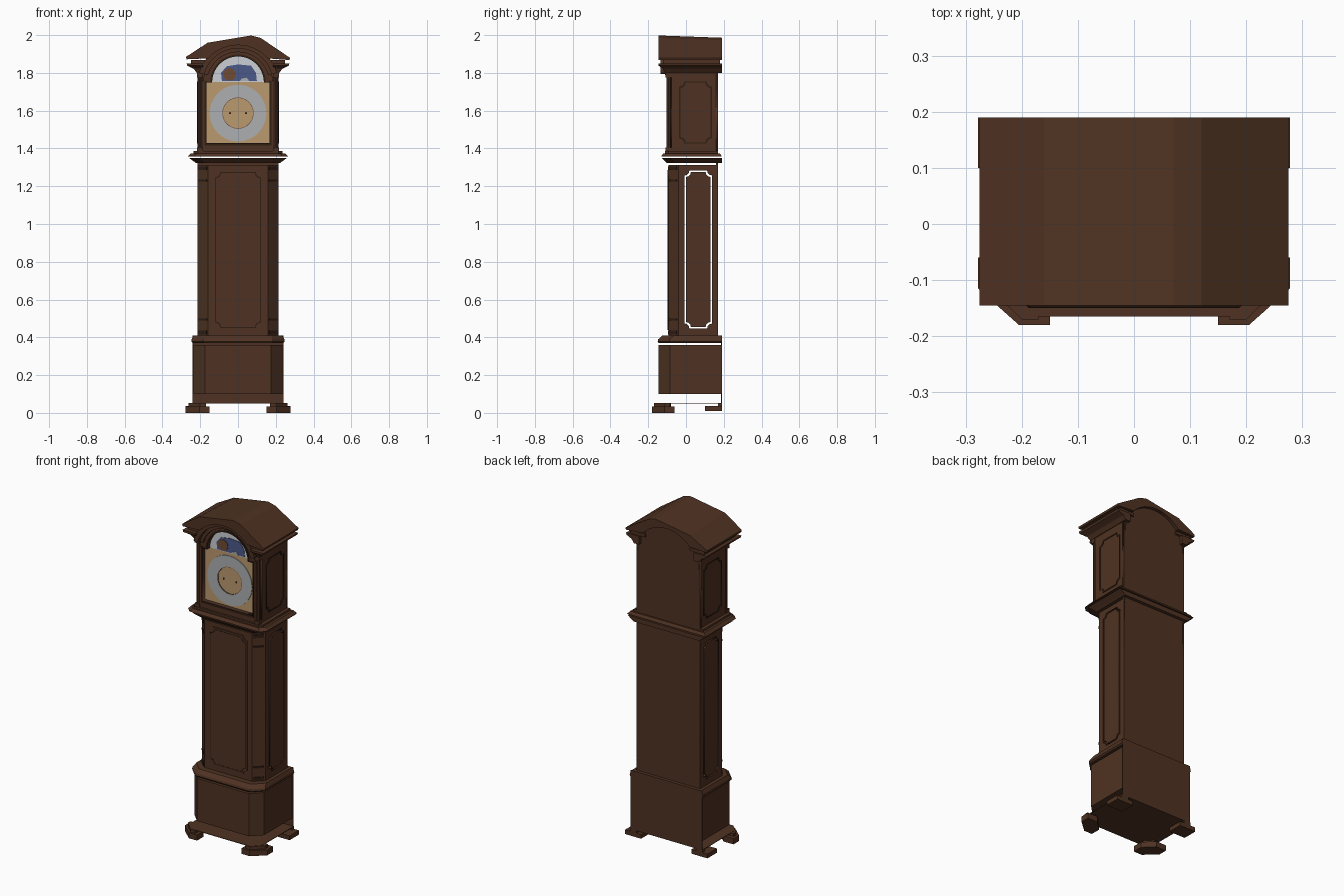
import bpy, bmesh, math
from mathutils import Matrix, Vector

cube = bpy.data.objects.get("Cube")
if cube:
    bpy.data.objects.remove(cube, do_unlink=True)


def material(name, rgb):
    m = bpy.data.materials.new(name)
    m.use_nodes = True
    m.diffuse_color = (*rgb, 1)
    m.node_tree.nodes["Principled BSDF"].inputs["Base Color"].default_value = (*rgb, 1)
    return m


wood = material("brown wood", (0.078, 0.032, 0.016))
shade = material("dark wood", (0.03, 0.013, 0.007))
brass = material("pale brass", (0.50, 0.32, 0.16))
silver = material("silver", (0.42, 0.43, 0.44))
pale = material("pale sky", (0.60, 0.62, 0.66))
blue = material("night blue", (0.07, 0.10, 0.25))
russet = material("russet", (0.16, 0.07, 0.035))


def add(name, mesh, mat):
    mesh.materials.clear()
    mesh.materials.append(mat)
    ob = bpy.data.objects.new(name, mesh)
    bpy.context.collection.objects.link(ob)
    return ob


def loft(name, rings, mat=wood):
    """Closed solid through matching rings of 3D points."""
    bm = bmesh.new()
    vs = [[bm.verts.new(p) for p in ring] for ring in rings]
    n = len(vs[0])
    for a, b in zip(vs, vs[1:]):
        for i in range(n):
            j = (i + 1) % n
            bm.faces.new((a[i], a[j], b[j], b[i]))
    bm.faces.new(vs[0])
    bm.faces.new(vs[-1])
    bmesh.ops.recalc_face_normals(bm, faces=bm.faces)
    me = bpy.data.meshes.new(name)
    bm.to_mesh(me)
    bm.free()
    return add(name, me, mat)


def level(plan, z):
    return [(x, y, z) for x, y in plan]


def prism(name, plan, z0, z1, mat=wood):
    return loft(name, [level(plan, z0), level(plan, z1)], mat)


def box(name, x0, x1, y0, y1, z0, z1, mat=wood):
    return prism(name, [(x0, y0), (x1, y0), (x1, y1), (x0, y1)], z0, z1, mat)


def canted(w, front, back, c):
    """Case plan with canted front corners."""
    return [(-w, back), (-w, front + c), (c - w, front), (w - c, front), (w, front + c), (w, back)]


def plate(name, outlines, depth, thick=0.006, mat=wood, side=False):
    """Upright plate with holes; faces the front, or the side when asked."""
    cu = bpy.data.curves.new(name, "CURVE")
    cu.dimensions, cu.fill_mode, cu.extrude = "2D", "BOTH", thick / 2
    for pts in outlines:
        sp = cu.splines.new("POLY")
        sp.points.add(len(pts) - 1)
        for p, (u, v) in zip(sp.points, pts):
            p.co = (u, v, 0, 1)
        sp.use_cyclic_u = True
    tmp = bpy.data.objects.new(name, cu)
    bpy.context.collection.objects.link(tmp)
    bpy.context.view_layer.update()
    me = bpy.data.meshes.new_from_object(tmp.evaluated_get(bpy.context.evaluated_depsgraph_get()))
    bpy.data.objects.remove(tmp, do_unlink=True)
    mtx = Matrix.Rotation(math.pi / 2, 4, "X")
    if side:
        mtx = Matrix.Rotation(math.pi / 2, 4, "Z") @ mtx
    shift = Vector((depth, 0, 0)) if side else Vector((0, depth, 0))
    me.transform(Matrix.Translation(shift) @ mtx)
    return add(name, me, mat)


def rect(u0, u1, v0, v1):
    return [(u0, v0), (u1, v0), (u1, v1), (u0, v1)]


def scooped(u0, u1, v0, v1, r):
    """Rectangle with hollowed corners."""
    pts = []
    for u, v, start in ((u0, v0, 90), (u1, v0, 180), (u1, v1, 270), (u0, v1, 360)):
        for k in range(4):
            a = math.radians(start - 30 * k)
            pts.append((u + r * math.cos(a), v + r * math.sin(a)))
    return pts


def arc(cu, cv, r, a0=0, a1=180, n=20):
    return [(cu + r * math.cos(math.radians(a0 + (a1 - a0) * i / n)),
             cv + r * math.sin(math.radians(a0 + (a1 - a0) * i / n))) for i in range(n + 1)]


def circle(cu, cv, r, n=28):
    return arc(cu, cv, r, 0, 360, n)[:-1]


def arched(w, bottom, shoulder, r, centre):
    return [(-w, bottom), (w, bottom), (w, shoulder)] + arc(0, centre, r) + [(-w, shoulder)]


# Base: floor sheet, canted plinth, back board and moulding
prism("floor_board", canted(0.245, -0.165, 0.19, 0.05), 0.05, 0.053)
prism("base_case", canted(0.235, -0.145, 0.19, 0.06), 0.10, 0.36)
box("base_back", -0.24, 0.24, 0.186, 0.19, 0.05, 0.41)
loft("base_moulding", [level(canted(0.24, -0.145, 0.19, 0.06), 0.37),
                       level(canted(0.247, -0.15, 0.19, 0.06), 0.378),
                       level(canted(0.245, -0.147, 0.19, 0.06), 0.39),
                       level(canted(0.235, -0.125, 0.19, 0.06), 0.41)])

# Bracket feet
foot = [(0.15, -0.18), (0.205, -0.18), (0.278, -0.115), (0.278, -0.06), (0.21, -0.06), (0.15, -0.12)]
cuff = [(0.17, -0.17), (0.20, -0.17), (0.262, -0.11), (0.262, -0.085), (0.21, -0.08), (0.17, -0.12)]
for s, tag in ((1, "left"), (-1, "right")):
    prism(f"front_foot_{tag}", [(s * x, y) for x, y in foot], 0, 0.034)
    prism(f"front_foot_cuff_{tag}", [(s * x, y) for x, y in cuff], 0.034, 0.052)
    box(f"back_foot_{tag}", *sorted((s * 0.17, s * 0.278)), 0.10, 0.19, 0.01, 0.036)
    box(f"back_foot_block_{tag}", *sorted((s * 0.20, s * 0.245)), 0.17, 0.19, 0.036, 0.052)

# Trunk: front, back, canted corners and sides with floating panels
plate("trunk_front", [rect(-0.16, 0.16, 0.41, 1.31)], -0.087, 0.01)
plate("trunk_door", [scooped(-0.13, 0.13, 0.44, 1.285, 0.028)], -0.094, 0.006)
plate("trunk_door_groove", [scooped(-0.122, 0.122, 0.45, 1.275, 0.028),
                            scooped(-0.117, 0.117, 0.455, 1.27, 0.028)], -0.0965, 0.003, shade)
box("trunk_back", -0.215, 0.215, 0.16, 0.17, 0.40, 1.33)
prism("trunk_cap", canted(0.215, -0.092, 0.17, 0.055), 1.305, 1.312)
for s, tag in ((1, "left"), (-1, "right")):
    corner = [(0.16, -0.092), (0.215, -0.04), (0.205, -0.035), (0.155, -0.082)]
    prism(f"trunk_corner_{tag}", [(s * x, y) for x, y in corner], 0.41, 1.31)
    plate(f"trunk_side_{tag}", [rect(-0.04, 0.17, 0.41, 1.31),
                                scooped(-0.008, 0.138, 0.447, 1.283, 0.026)], s * 0.21, 0.01, side=True)
    plate(f"trunk_side_panel_{tag}", [scooped(0, 0.13, 0.455, 1.275, 0.026)], s * 0.21, 0.01, side=True)
    # Small carved capitals and bases on the canted corners
    for z0, z1 in ((1.285, 1.305), (1.225, 1.235), (0.49, 0.50), (0.415, 0.435)):
        band = [(0.166, -0.094), (0.211, -0.051), (0.208, -0.046), (0.162, -0.088)]
        prism(f"corner_band_{tag}", [(s * x, y) for x, y in band], z0, z1, shade)

# Waist moulding under the hood
loft("waist_moulding", [level(canted(0.222, -0.10, 0.19, 0.05), 1.322),
                        level(canted(0.232, -0.108, 0.19, 0.05), 1.33),
                        level(canted(0.26, -0.13, 0.19, 0.05), 1.35)])
loft("waist_shelf", [level(canted(0.265, -0.132, 0.19, 0.03), 1.357),
                     level(canted(0.25, -0.12, 0.18, 0.03), 1.374)])
prism("hood_floor", canted(0.235, -0.112, 0.17, 0.02), 1.374, 1.386)

# Hood: arched front frame, back board, panelled sides and columns
plate("hood_front", [arched(0.19, 1.38, 1.80, 0.185, 1.745),
                     arched(0.168, 1.428, 1.75, 0.137, 1.75)], -0.088, 0.024)
plate("hood_bezel", [arched(0.178, 1.415, 1.76, 0.147, 1.75),
                     arched(0.169, 1.428, 1.75, 0.138, 1.75)], -0.102, 0.004, shade)
plate("hood_back", [arched(0.215, 1.38, 1.80, 0.205, 1.745)], 0.165, 0.01)
for s, tag in ((1, "left"), (-1, "right")):
    plate(f"hood_side_{tag}", [rect(-0.076, 0.17, 1.38, 1.81)], s * 0.207, 0.014, side=True)
    plate(f"hood_side_moulding_{tag}", [scooped(-0.037, 0.137, 1.425, 1.755, 0.028),
                                        scooped(-0.03, 0.13, 1.432, 1.748, 0.028)],
          s * 0.215, 0.005, shade, side=True)
    column = circle(s * 0.201, -0.093, 0.012, 10)
    prism(f"hood_column_{tag}", column, 1.386, 1.80)
    for z0, z1 in ((1.386, 1.405), (1.775, 1.80)):
        box(f"column_block_{tag}", s * 0.201 - 0.016, s * 0.201 + 0.016, -0.109, -0.077, z0, z1)
    # Cornice returning along the side
    steps = []
    for w, front, z in ((0.218, -0.112, 1.80), (0.235, -0.122, 1.822),
                        (0.268, -0.145, 1.838), (0.272, -0.145, 1.85)):
        steps.append([(s * 0.185, front, z), (s * w, front, z), (s * w, 0.19, z), (s * 0.185, 0.19, z)])
    loft(f"cornice_{tag}", steps)
    box(f"cornice_top_{tag}", *sorted((s * 0.15, s * 0.25)), -0.12, 0.18, 1.85, 1.868)

# Arch mouldings and faceted roof
for name, r0, r1, y, t in (("arch_inner", 0.165, 0.19, -0.105, 0.012),
                           ("arch_outer", 0.185, 0.213, -0.118, 0.036)):
    plate(name, [arc(0, 1.745, r1, 15, 165) + arc(0, 1.745, r0, 165, 15)], y, t)
crest = [(-0.275, 1.885), (-0.16, 1.96), (0.07, 1.998), (0.12, 1.985), (0.275, 1.88)]
under = [(0.273, 1.868)] + arc(0, 1.735, 0.212, 42, 138, 14) + [(-0.273, 1.872)]
loft("roof", [[(x, -0.145, z) for x, z in crest + under],
              [(x, 0.19, z - 0.012 * (z > 1.95)) for x, z in crest + under]])

# Dial: brass plate, chapter ring, winding holes and painted lunette
plate("dial_plate", [rect(-0.172, 0.172, 1.42, 1.753)], -0.074, 0.004, brass)
plate("chapter_ring", [circle(0, 1.587, 0.15, 40), circle(0, 1.587, 0.083, 40)], -0.078, 0.004, silver)
plate("dial_centre_rim", [circle(0, 1.587, 0.083, 40), circle(0, 1.587, 0.080, 40)], -0.0775, 0.003, russet)
for x in (-0.042, 0.042):
    plate("winding_hole", [circle(x, 1.587, 0.006, 10)], -0.077, 0.002, shade)
plate("lunette", [arc(0, 1.753, 0.142)], -0.074, 0.004, pale)
plate("lunette_sky", [[(-0.085, 1.757), (0.10, 1.757), (0.095, 1.80), (0.07, 1.838),
                       (0.0, 1.845), (-0.06, 1.835), (-0.09, 1.80)]], -0.0775, 0.003, blue)
plate("lunette_moon", [circle(-0.045, 1.792, 0.034, 14)], -0.0805, 0.003, russet)
plate("lunette_cloud", [[(0.01, 1.757), (0.06, 1.757), (0.045, 1.775), (0.02, 1.77)]], -0.0805, 0.003, silver)
